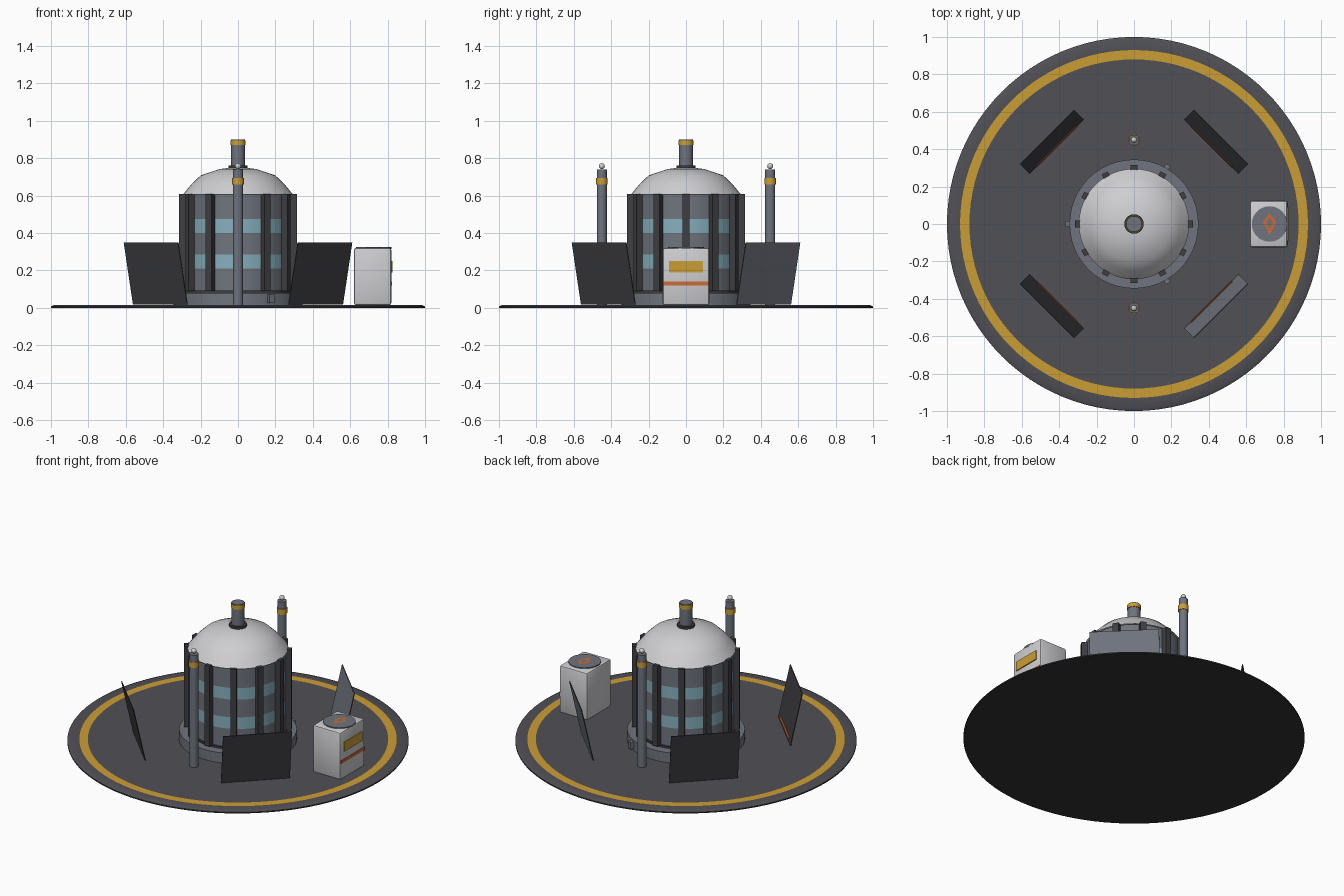
import bpy, bmesh, math
from mathutils import Matrix, Vector

cube = bpy.data.objects.get("Cube")
if cube:
    bpy.data.objects.remove(cube, do_unlink=True)


def material(name, r, g, b):
    m = bpy.data.materials.new(name)
    m.use_nodes = True
    m.diffuse_color = (r, g, b, 1)
    m.node_tree.nodes["Principled BSDF"].inputs["Base Color"].default_value = (r, g, b, 1)
    return m


floor_grey = material("floor grey", .08, .08, .092)
charcoal = material("charcoal", .032, .032, .036)
steel = material("steel grey", .16, .175, .205)
rib_dark = material("dark grey", .05, .05, .056)
white = material("off white", .62, .62, .64)
yellow = material("warning yellow", .60, .34, .035)
orange = material("orange", .60, .15, .035)
glass = material("pale blue glass", .24, .43, .51)


def finish(name, bm, mats, smooth=False):
    bmesh.ops.recalc_face_normals(bm, faces=bm.faces)
    mesh = bpy.data.meshes.new(name)
    bm.to_mesh(mesh)
    bm.free()
    for m in mats:
        mesh.materials.append(m)
    ob = bpy.data.objects.new(name, mesh)
    bpy.context.collection.objects.link(ob)
    if smooth:
        bpy.ops.object.select_all(action='DESELECT')
        ob.select_set(True)
        bpy.context.view_layer.objects.active = ob
        bpy.ops.object.shade_smooth_by_angle(angle=math.radians(35))
    return ob


def lathe(name, profile, mats, at=(0, 0), segs=48, rule=None):
    """Spin a (radius, height) profile about a vertical axis."""
    bm = bmesh.new()
    pts = [bm.verts.new((r, 0, z)) for r, z in profile]
    edges = [bm.edges.new(p) for p in zip(pts, pts[1:])]
    bmesh.ops.spin(bm, geom=pts + edges, cent=(0, 0, 0), axis=(0, 0, 1),
                   angle=math.tau, steps=segs, use_merge=True)
    bmesh.ops.remove_doubles(bm, verts=bm.verts, dist=1e-5)
    if rule:
        for f in bm.faces:
            f.material_index = rule(f.calc_center_median())
    bmesh.ops.translate(bm, verts=bm.verts, vec=(*at, 0))
    return finish(name, bm, mats, True)


def cylinder(name, r, z0, z1, mat, at=(0, 0), segs=32):
    return lathe(name, [(0, z0), (r, z0), (r, z1), (0, z1)], [mat], at, segs)


def box(name, size, centre, mat, turn=0, bevel=0):
    bm = bmesh.new()
    bmesh.ops.create_cube(bm, size=1, matrix=Matrix.Rotation(turn, 4, 'Z')
                          @ Matrix.Translation(centre) @ Matrix.Diagonal((*size, 1)))
    if bevel:
        bmesh.ops.bevel(bm, geom=bm.edges[:], offset=bevel, segments=2,
                        affect='EDGES', profile=.5)
    return finish(name, bm, [mat], bevel > 0)


# Landing pad: dark underside and rim, grey deck, painted ring
lathe("pad", [(0, 0), (1, 0), (1, .008), (.985, .015), (.93, .015), (.88, .015), (0, .015)],
      [charcoal, floor_grey, yellow], segs=96,
      rule=lambda c: 0 if c.z < .01 else 2 if .88 < c.xy.length < .93 else 1)

# Tower: collar, banded body, ribs, dome, chimney
cylinder("tower_collar", .345, .015, .08, steel, segs=48)
lathe("tower_body", [(.29, .08), (.29, .092), (.28, .092), (.28, .21), (.28, .285),
                     (.28, .40), (.28, .475), (.28, .61), (0, .61)],
      [steel, glass, rib_dark],
      rule=lambda c: 2 if c.z < .093 else
      1 if .21 < c.z < .285 or .40 < c.z < .475 else 0)
for i in range(12):
    box(f"tower_rib_{i + 1}", (.05, .036, .52), (.29, 0, .35), rib_dark, i * math.tau / 12)
for i in range(3):
    box(f"collar_clamp_{i + 1}", (.03, .03, .045), (.35, 0, .048), steel,
        math.pi / 3 + i * math.tau / 3)
lathe("dome", [(.295, .605), (.25, .66), (.2, .708), (.1, .742), (0, .755)], [white])
cylinder("chimney_flange", .052, .73, .762, rib_dark)
cylinder("chimney", .037, .74, .9, steel)
lathe("chimney_band", [(.036, .87), (.041, .87), (.041, .896), (.036, .896)], [yellow], segs=32)

# Masts at front and back
for side, y in (("front", -.45), ("back", .45)):
    at = (0, y)
    cylinder(side + "_mast", .027, .015, .74, steel, at, 24)
    cylinder(side + "_mast_band", .031, .66, .695, yellow, at, 24)
    lathe(side + "_mast_lamp", [(.016 * math.cos(a), .758 + .016 * math.sin(a)) for a in
                                (math.radians(d) for d in range(-90, 91, 30))],
          [white], at, 16)

# Leaning blast panels: local x is outward, y along the panel
foot, head, half = Vector((.587, 0, .018)), Vector((.657, 0, .35)), .205
lean = math.atan2(head.x - foot.x, head.z - foot.z)
height = (head - foot).length
steel_inside = ("right_back", "right_front")
for name, deg in (("right_back", 45), ("left_back", 135), ("left_front", 225), ("right_front", 315)):
    place = (Matrix.Rotation(math.radians(deg), 4, 'Z') @ Matrix.Translation(foot)
             @ Matrix.Rotation(lean, 4, 'Y'))
    bm = bmesh.new()
    bmesh.ops.create_cube(bm, size=1, matrix=Matrix.Translation((0, 0, height / 2))
                          @ Matrix.Diagonal((.005, half * 2, height, 1)))
    for f in bm.faces:
        inner, outer = f.normal.x < -.5, f.normal.x > .5
        f.material_index = int((inner and name in steel_inside) or (outer and deg == 45))
    bm.transform(place)
    side = name.replace("right", "plus").replace("left", "minus")
    finish("blast_panel_" + side, bm, [rib_dark, steel])
    bm = bmesh.new()
    bmesh.ops.create_cube(bm, size=1, matrix=Matrix.Translation((-.004, 0, .022))
                          @ Matrix.Diagonal((.004, half * 1.5, .02, 1)))
    bm.transform(place)
    finish("panel_foot_strip_" + side, bm, [orange])

# Supply crate with painted plates and a round lid
box("crate", (.2, .25, .305), (.72, 0, .1675), white, bevel=.012)
box("crate_label", (.009, .18, .06), (.822, 0, .22), yellow)
box("crate_stripe", (.006, .238, .02), (.821, 0, .13), orange)
cylinder("crate_lid", .095, .315, .326, steel, (.725, 0))

# Hollow kite painted on the lid
bm = bmesh.new()
kite = [(0, .058), (.036, .012), (0, -.06), (-.036, .012)]
rings = [[bm.verts.new((.725 + x * s, y * s + (1 - s) * .008, .328)) for x, y in kite]
         for s in (1, .5)]
for i in range(4):
    j = (i + 1) % 4
    bm.faces.new((rings[0][j], rings[0][i], rings[1][i], rings[1][j]))
finish("lid_kite_mark", bm, [orange])
